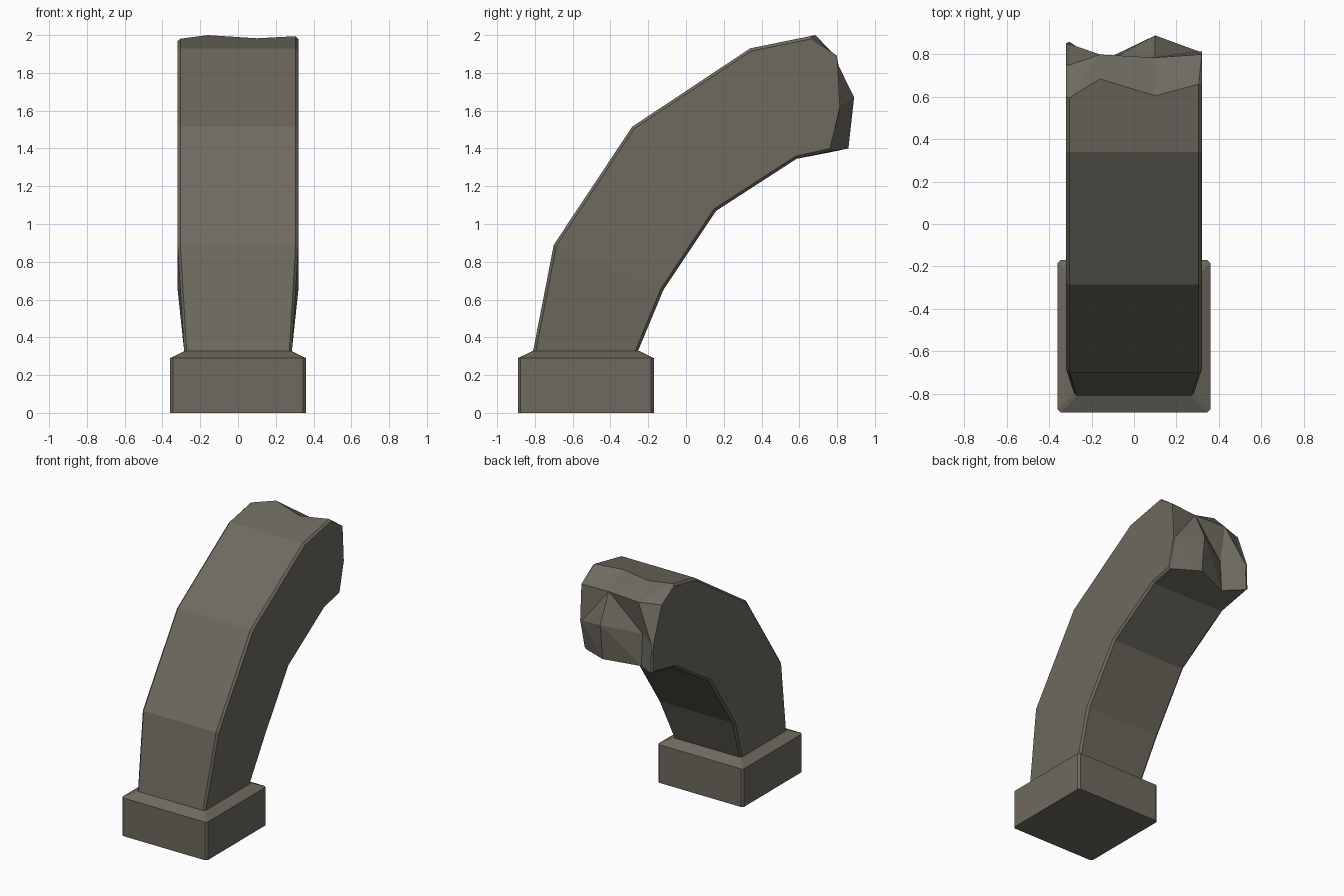
import bpy
import bmesh

if "Cube" in bpy.data.objects:
    bpy.data.objects.remove(bpy.data.objects["Cube"])

stone = bpy.data.materials.new("weathered stone")
stone.diffuse_color = (0.156, 0.144, 0.117, 1)
stone.use_nodes = True
stone.node_tree.nodes["Principled BSDF"].inputs["Base Color"].default_value = stone.diffuse_color


def finish(name, bm):
    bmesh.ops.recalc_face_normals(bm, faces=bm.faces[:])
    mesh = bpy.data.meshes.new(name)
    bm.to_mesh(mesh)
    bm.free()
    mesh.materials.append(stone)
    obj = bpy.data.objects.new(name, mesh)
    bpy.context.collection.objects.link(obj)


# Square plinth: clipped vertical corners and a sloped shoulder
def clipped_square(bm, half, cy, z, clip=0.015):
    h, k = half, half - clip
    pts = [(h, -k), (h, k), (k, h), (-k, h), (-h, k), (-h, -k), (-k, -h), (k, -h)]
    return [bm.verts.new((x, y + cy, z)) for x, y in pts]


bm = bmesh.new()
rings = [clipped_square(bm, h, -0.53, z) for h, z in ((0.36, 0), (0.36, 0.29), (0.282, 0.328))]
for a, b in zip(rings, rings[1:]):
    for i in range(8):
        j = (i + 1) % 8
        bm.faces.new((a[i], a[j], b[j], b[i]))
bm.faces.new(rings[0])
bm.faces.new(rings[-1])
finish("plinth", bm)

# Curved arm: outer and inner (y, z) points from the plinth to the broken end
outer = [(-0.81, 0.325), (-0.70, 0.89), (-0.285, 1.515), (0.34, 1.93)]
inner = [(-0.255, 0.325), (-0.12, 0.65), (0.16, 1.07), (0.585, 1.345)]
# Broken end, per column: x, then (y, z) from its top edge to its bottom edge
broken = [
    (-0.305, [(0.595, 1.981), (0.75, 1.88), (0.85, 1.61), (0.86, 1.40)]),
    (-0.16, [(0.685, 2.0), (0.80, 1.88), (0.75, 1.62), (0.765, 1.38)]),
    (0.10, [(0.605, 1.983), (0.785, 1.885), (0.89, 1.67), (0.86, 1.40)]),
    (0.305, [(0.66, 1.994), (0.80, 1.89), (0.815, 1.62), (0.765, 1.385)]),
]

bm = bmesh.new()


def column(x, end, inset=0.0):
    """One lengthwise slice of the arm; inset clips the long edges."""
    pts = []
    upper, lower = outer + [end[0]], inner + [end[3]]
    for (oy, oz), (iy, iz) in zip(upper, lower):
        length = ((oy - iy) ** 2 + (oz - iz) ** 2) ** 0.5
        t = inset / length
        dy, dz = (iy - oy) * t, (iz - oz) * t
        pts.append(((oy + dy, oz + dz), (iy - dy, iz - dz)))
    profile = [p[0] for p in pts] + end[1:3] + [p[1] for p in reversed(pts)]
    verts = []
    for i, (y, z) in enumerate(profile):
        taper = 0.89 if i in (0, len(profile) - 1) else 1
        verts.append(bm.verts.new((x * taper, y, z)))
    return verts


cols = [column(-0.32, broken[0][1], 0.015)]
cols += [column(x, end) for x, end in broken]
cols.append(column(0.32, broken[-1][1], 0.015))
n = len(cols[0])
for c, (a, b) in enumerate(zip(cols, cols[1:])):
    for i in range(n):
        j = (i + 1) % n
        if 4 <= i <= 6:  # broken faces are split into facets
            if c == 3 and i == 5:
                bm.faces.new((a[i], a[j], b[j]))
                bm.faces.new((a[i], b[j], b[i]))
            elif i == 4:
                bm.faces.new((a[i], a[j], b[j]))
                bm.faces.new((a[i], b[j], b[i]))
            else:
                bm.faces.new((a[i], a[j], b[i]))
                bm.faces.new((a[j], b[j], b[i]))
        else:
            bm.faces.new((a[i], a[j], b[j], b[i]))
# Flat sides
for s in (cols[0], cols[-1]):
    for i in range(4):
        bm.faces.new((s[i], s[i + 1], s[n - 2 - i], s[n - 1 - i]))
    bm.faces.new(s[4:8])
finish("broken_arch_arm", bm)
